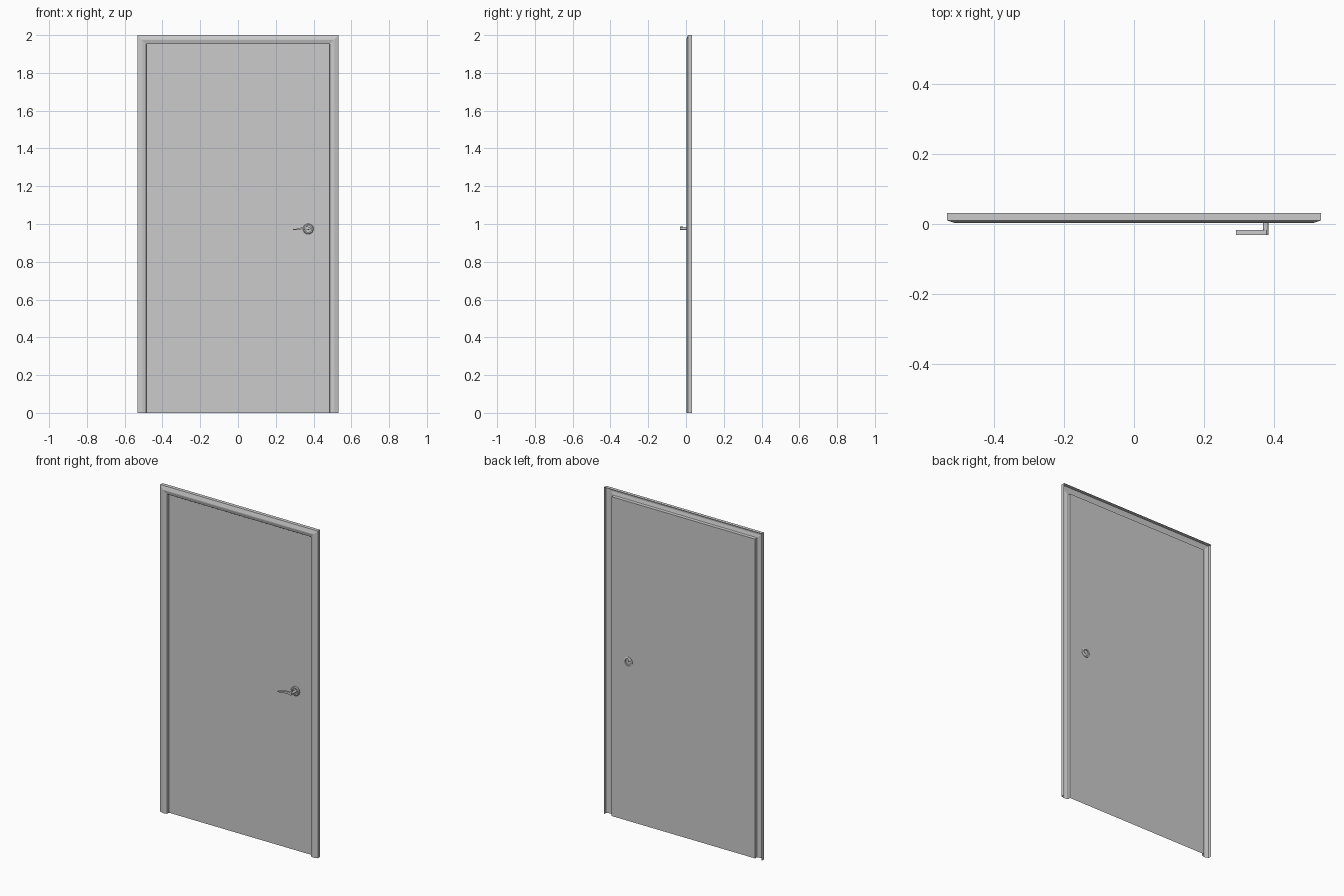
import bpy, bmesh, math
from mathutils import Matrix

if "Cube" in bpy.data.objects:
    bpy.data.objects.remove(bpy.data.objects["Cube"])

W, H, IN = 0.533, 2.0, 0.048      # half width, height, casing width
DOOR_Y = 0.026                    # plane of the door sheet


def make(name, bm, smooth=False):
    me = bpy.data.meshes.new(name)
    bm.to_mesh(me)
    bm.free()
    ob = bpy.data.objects.new(name, me)
    bpy.context.collection.objects.link(ob)
    if smooth:
        bpy.context.view_layer.objects.active = ob
        ob.select_set(True)
        bpy.ops.object.shade_smooth_by_angle(angle=math.radians(35))
        ob.select_set(False)
    return ob


# Door casing: open-backed moulding swept round three sides with mitred corners
profile = [(0, 0.032), (0, 0.010), (0.022, 0.003), (0.027, 0.003),
           (0.046, 0.008), (IN, 0.011), (IN, DOOR_Y)]   # (inset, y)
bm = bmesh.new()
rows = []
for d, y in profile:
    path = [(-W + d, 0), (-W + d, H - d), (W - d, H - d), (W - d, 0)]
    rows.append([bm.verts.new((x, y, z)) for x, z in path])
for a, b in zip(rows, rows[1:]):
    for i in range(3):
        bm.faces.new((a[i], b[i], b[i + 1], a[i + 1]))
make("door_frame", bm)

# Door sheet
bm = bmesh.new()
w, h = W - IN, H - IN
bm.faces.new([bm.verts.new((x, DOOR_Y, z))
              for x, z in [(-w, 0), (w, 0), (w, h), (-w, h)]])
make("door_panel", bm)


# Turned parts: lathe a (radius, y) profile about the handle axis
def lathe(name, pts, cx, cz, n=24):
    bm = bmesh.new()
    vs = [bm.verts.new((r, y, 0)) for r, y in pts]
    es = [bm.edges.new(p) for p in zip(vs, vs[1:])]
    bmesh.ops.spin(bm, geom=vs + es, axis=(0, 1, 0), cent=(0, 0, 0),
                   angle=2 * math.pi, steps=n)
    bmesh.ops.remove_doubles(bm, verts=bm.verts, dist=1e-5)
    bmesh.ops.recalc_face_normals(bm, faces=bm.faces)
    bmesh.ops.translate(bm, verts=bm.verts, vec=(cx, 0, cz))
    return make(name, bm, True)


CX, CZ = 0.372, 0.974
# Rosette ring passing through the door
lathe("handle_rosette", [(0.017, 0.017), (0.024, 0.017), (0.028, 0.021),
                         (0.028, 0.029), (0.025, 0.031), (0.019, 0.031),
                         (0.017, 0.029), (0.017, 0.017)], CX, CZ)
# Spindle
lathe("handle_spindle", [(0, 0.028), (0.0075, 0.028), (0.0075, -0.018),
                         (0, -0.018)], 0.3755, 0.976, 16)

# Lever: curved outline extruded in depth
outline = [(0.383, 0.972), (0.383, 0.981), (0.378, 0.985), (0.360, 0.986),
           (0.340, 0.983), (0.322, 0.978), (0.305, 0.974), (0.290, 0.973),
           (0.290, 0.968), (0.308, 0.968), (0.326, 0.971), (0.345, 0.973),
           (0.362, 0.972), (0.378, 0.969)]
bm = bmesh.new()
f = bm.faces.new([bm.verts.new((x, -0.017, z)) for x, z in outline])
ext = bmesh.ops.extrude_face_region(bm, geom=[f], use_keep_orig=True)
bmesh.ops.translate(bm, vec=(0, -0.014, 0),
                    verts=[g for g in ext["geom"] if isinstance(g, bmesh.types.BMVert)])
bmesh.ops.recalc_face_normals(bm, faces=bm.faces)
make("handle_lever", bm, True)
